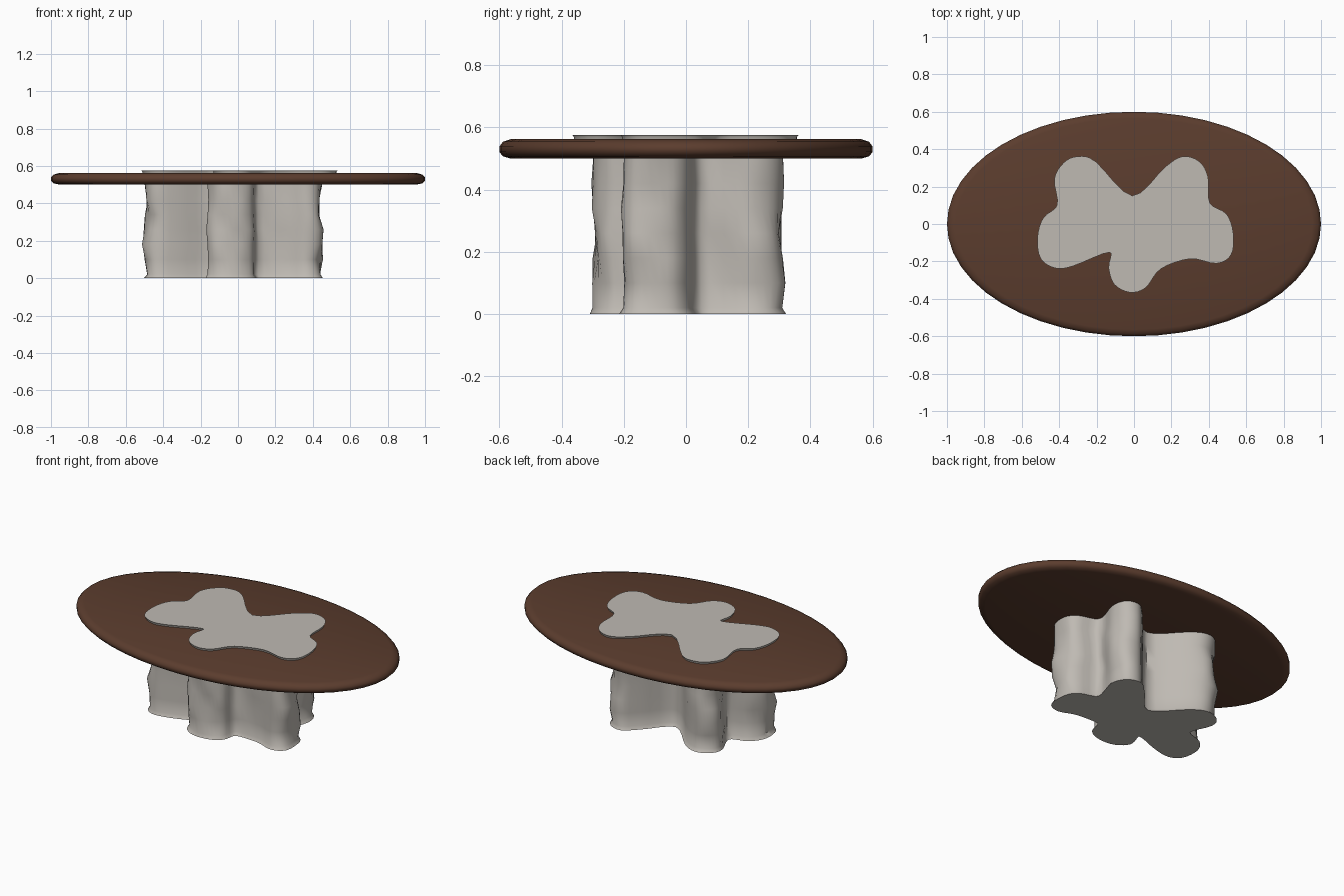
import bpy, bmesh, math
from mathutils import Vector

if "Cube" in bpy.data.objects:
    bpy.data.objects.remove(bpy.data.objects["Cube"])


def material(name, rgb):
    m = bpy.data.materials.new(name)
    m.diffuse_color = (*rgb, 1)
    m.use_nodes = True
    m.node_tree.nodes["Principled BSDF"].inputs["Base Color"].default_value = m.diffuse_color
    return m


WOOD = material("dark brown wood", (0.105, 0.046, 0.027))
STONE = material("pale grey stone", (0.52, 0.49, 0.45))


def loft(name, rings, mat, angle=35):
    """Closed solid through a stack of equal-length rings."""
    bm = bmesh.new()
    vs = [[bm.verts.new(p) for p in ring] for ring in rings]
    n = len(vs[0])
    for a, b in zip(vs, vs[1:]):
        for i in range(n):
            j = (i + 1) % n
            bm.faces.new((a[i], a[j], b[j], b[i]))
    caps = [bm.faces.new(vs[0][::-1]), bm.faces.new(vs[-1])]
    bmesh.ops.triangulate(bm, faces=caps)
    bmesh.ops.recalc_face_normals(bm, faces=bm.faces)
    me = bpy.data.meshes.new(name)
    bm.to_mesh(me)
    bm.free()
    ob = bpy.data.objects.new(name, me)
    bpy.context.collection.objects.link(ob)
    me.materials.append(mat)
    bpy.ops.object.select_all(action='DESELECT')
    ob.select_set(True)
    bpy.context.view_layer.objects.active = ob
    bpy.ops.object.shade_smooth_by_angle(angle=math.radians(angle))
    return ob


def smooth_outline(pts, steps=4):
    """Closed Catmull-Rom curve through the points."""
    pts = [Vector(p) for p in pts]
    n, out = len(pts), []
    for i in range(n):
        a, b, c, d = (pts[(i + k - 1) % n] for k in range(4))
        for s in range(steps):
            t = s / steps
            out.append(0.5 * (2 * b + (c - a) * t + (2 * a - 5 * b + 4 * c - d) * t * t
                              + (3 * b - a - 3 * c + d) * t ** 3))
    return out


def offset(outline, d):
    """Move a counter-clockwise outline inwards by d."""
    n, out = len(outline), []
    for i, p in enumerate(outline):
        t = (outline[(i + 1) % n] - outline[i - 1]).normalized()
        out.append(p + Vector((-t.y, t.x)) * d)
    return out


# Oval table top with a softly rounded rim
N = 48
profile = [(0.955, 0.5), (0.985, 0.507), (1.0, 0.521), (1.0, 0.538), (0.985, 0.554), (0.955, 0.562)]
rings = [[(r * math.cos(2 * math.pi * i / N), (r - 0.4 * (1 + (r - 1) * 0.5)) * math.sin(2 * math.pi * i / N), z)
          for i in range(N)] for r, z in profile]
loft("table_top", rings, WOOD, 50)

# Five-lobed stone inlay, just proud of the top
inlay = smooth_outline([
    (-0.01, 0.145), (0.17, 0.30), (0.26, 0.355), (0.345, 0.33), (0.39, 0.25), (0.40, 0.11),
    (0.49, 0.05), (0.525, -0.05), (0.515, -0.16), (0.44, -0.205), (0.30, -0.18), (0.14, -0.235),
    (0.06, -0.335), (-0.02, -0.36), (-0.10, -0.32), (-0.13, -0.235), (-0.13, -0.145),
    (-0.33, -0.22), (-0.42, -0.23), (-0.495, -0.18), (-0.51, -0.07), (-0.48, 0.03),
    (-0.405, 0.10), (-0.42, 0.24), (-0.37, 0.325), (-0.30, 0.355), (-0.21, 0.33)])
loft("stone_inlay", [[(p.x, p.y, z) for p in offset(inlay, d)]
                     for d, z in ((0, 0.55), (0, 0.569), (0.006, 0.576))], STONE, 60)

# Rough-hewn pedestal with the same five lobes
base = smooth_outline([
    (-0.01, 0.10), (0.14, 0.24), (0.22, 0.31), (0.30, 0.29), (0.33, 0.20), (0.29, 0.05),
    (0.40, 0.0), (0.445, -0.06), (0.44, -0.17), (0.37, -0.205), (0.26, -0.17), (0.11, -0.17),
    (0.075, -0.255), (0.0, -0.295), (-0.11, -0.29), (-0.165, -0.235), (-0.15, -0.13),
    (-0.31, -0.18), (-0.42, -0.20), (-0.485, -0.16), (-0.50, -0.06), (-0.44, 0.02),
    (-0.33, 0.07), (-0.38, 0.21), (-0.35, 0.28), (-0.28, 0.305), (-0.19, 0.26)])
rings = []
for d, z, k in ((0.012, 0.0, 0.3), (0, 0.02, 0.6), (0, 0.1, 1), (0, 0.18, 1), (0, 0.26, 1),
                (0, 0.34, 1), (0, 0.42, 1), (0, 0.51, 0.5)):
    ring = []
    for p in offset(base, d):
        a = math.atan2(p.y, p.x)
        s = 1 + 0.025 * k * (math.sin(7 * a + 17 * z) + 0.6 * math.sin(13 * a - 29 * z)) - 0.01
        ring.append((p.x * s, p.y * s, z))
    rings.append(ring)
loft("stone_pedestal", rings, STONE, 50)
